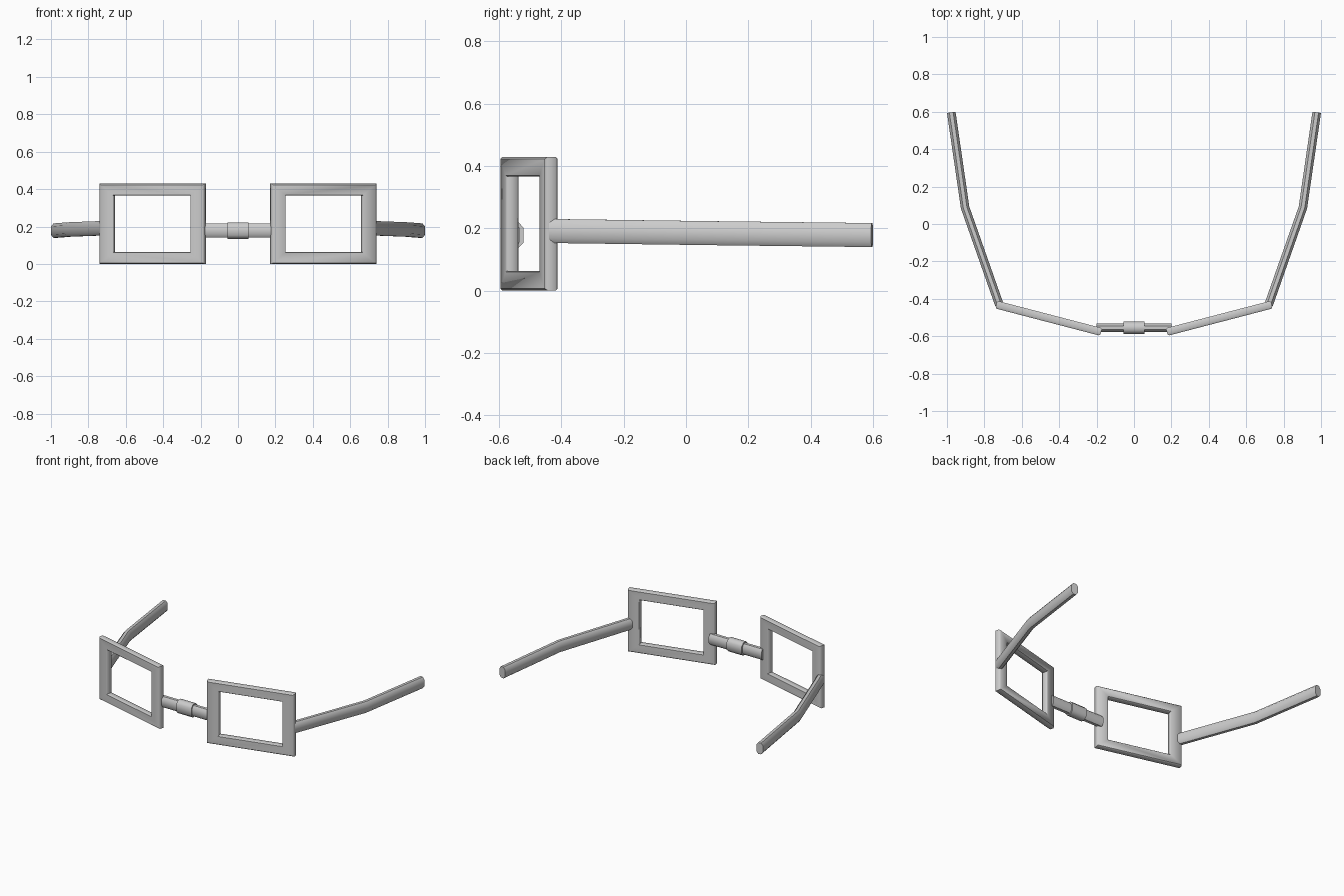
import bpy, bmesh, math
from mathutils import Vector, Matrix

if "Cube" in bpy.data.objects:
    bpy.data.objects.remove(bpy.data.objects["Cube"])

def loft(name, rings, closed=False, mirror=False, angle=50):
    """Join rings of points with quads; close into a loop or cap the ends."""
    bm = bmesh.new()
    vs = [[bm.verts.new(p) for p in r] for r in rings]
    n, k = len(vs), len(vs[0])
    for i in range(n if closed else n - 1):
        a, b = vs[i], vs[(i + 1) % n]
        for j in range(k):
            bm.faces.new((a[j], a[(j + 1) % k], b[(j + 1) % k], b[j]))
    if not closed:
        bm.faces.new(vs[0])
        bm.faces.new(vs[-1])
    bmesh.ops.recalc_face_normals(bm, faces=bm.faces)
    me = bpy.data.meshes.new(name)
    bm.to_mesh(me)
    bm.free()
    ob = bpy.data.objects.new(name, me)
    bpy.context.collection.objects.link(ob)
    bpy.ops.object.select_all(action='DESELECT')
    ob.select_set(True)
    bpy.context.view_layer.objects.active = ob
    bpy.ops.object.shade_smooth_by_angle(angle=math.radians(angle))
    if mirror:
        m = ob.modifiers.new("Mirror", 'MIRROR')
        m.use_mirror_merge = False
    return ob

def section(w, h, cw, ch):
    """Chamfered rectangle as (side, up) pairs."""
    w, h = w / 2, h / 2
    q = [(w, h - ch), (w - cw, h)]
    return (q + [(-x, z) for x, z in reversed(q)]
            + [(-x, -z) for x, z in q] + [(x, -z) for x, z in reversed(q)])

# Rims: chamfered section carried round a rectangle, angled back
W, H, BX, BZ, T, C = 0.29, 0.2145, 0.078, 0.063, 0.021, 0.008
place = Matrix.Translation((0.456, -0.504, H)) @ Matrix.Rotation(math.radians(14.6), 4, 'Z')
profile = [(0, -T + C), (0.1, -T), (0.95, -T), (1, -T + C / 2),
           (1, T - C / 2), (0.95, T), (0.1, T), (0, T - C)]
rings = []
for f, y in profile:
    hx, hz = W - BX * f, H - BZ * f
    rings.append([place @ Vector((sx * hx, y, sz * hz))
                  for sx, sz in ((-1, -1), (1, -1), (1, 1), (-1, 1))])
loft("lens_rims", rings, closed=True, mirror=True)

# Temple arms: flattened section along a bent path
path = [Vector((0.72, -0.432, 0.191)), Vector((0.903, 0.088, 0.184)), Vector((0.977, 0.597, 0.178))]
sec = section(0.046, 0.077, 0.013, 0.016)
rings = []
for i, p in enumerate(path):
    a = (path[min(i + 1, 2)] - path[max(i - 1, 0)])
    if i == 1:
        a = (path[2] - p).normalized() + (p - path[0]).normalized()
    side = Vector((a.y, -a.x, 0)).normalized()
    rings.append([p + side * s + Vector((0, 0, u)) for s, u in sec])
loft("temple_arms", rings, mirror=True)

# Bridge bar and its central collar
def bar(name, half, w, h):
    sec = section(w, h, w * 0.28, h * 0.22)
    loft(name, [[(x, -0.555 + s, 0.178 + u) for s, u in sec] for x in (-half, half)])

bar("bridge_bar", 0.2, 0.046, 0.074)
bar("bridge_collar", 0.057, 0.066, 0.088)
